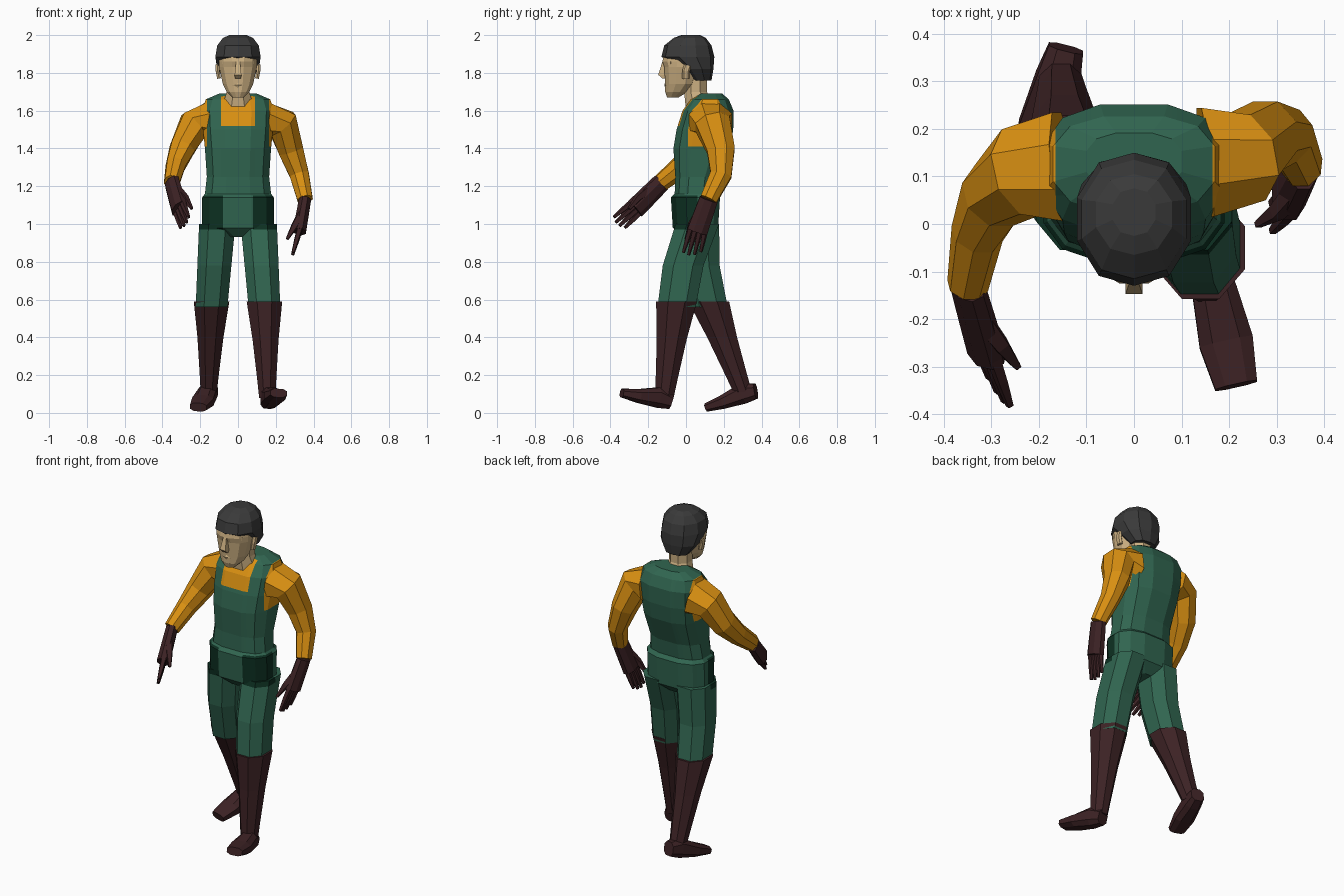
import bpy, bmesh, math
from mathutils import Vector

if "Cube" in bpy.data.objects:
    bpy.data.objects.remove(bpy.data.objects["Cube"])


def material(name, *rgb):
    mat = bpy.data.materials.new(name)
    mat.use_nodes = True
    mat.diffuse_color = (*rgb, 1)
    mat.node_tree.nodes["Principled BSDF"].inputs["Base Color"].default_value = (*rgb, 1)
    return mat


green = material("overall green", .03, .13, .08)
dark_green = material("pocket dark green", .004, .03, .016)
orange = material("shirt orange", .7, .28, .006)
brown = material("leather brown", .046, .016, .018)
skin = material("skin", .6, .43, .22)
charcoal = material("hair charcoal", .042, .042, .042)

x_axis, y_axis, z_axis = Vector((1, 0, 0)), Vector((0, 1, 0)), Vector((0, 0, 1))


def loft(name, rings, materials, sides=8, across=x_axis, level=False, box=1, cuts=(), rule=None):
    """Skin rings of (centre, half width, half depth), then cut and colour the faces."""
    bm = bmesh.new()
    loops = []
    for i, (centre, width, depth) in enumerate(rings):
        before, after = rings[max(i - 1, 0)][0], rings[min(i + 1, len(rings) - 1)][0]
        along = z_axis if level else (after - before).normalized()
        u = (across - along * across.dot(along)).normalized()
        v = along.cross(u)
        loop = []
        for k in range(sides):
            angle = math.tau * (k + .5) / sides
            c, s = [math.copysign(min(1, abs(q) / math.cos(math.pi / sides)) ** box, q)
                    for q in (math.cos(angle), math.sin(angle))]
            loop.append(bm.verts.new(centre + u * width * c + v * depth * s))
        loops.append(loop)
    for lower, upper in zip(loops, loops[1:]):
        for k in range(sides):
            n = (k + 1) % sides
            bm.faces.new((lower[k], lower[n], upper[n], upper[k]))
    bm.faces.new(loops[0])
    bm.faces.new(loops[-1])
    for normal, position in cuts:
        bmesh.ops.bisect_plane(bm, geom=bm.verts[:] + bm.edges[:] + bm.faces[:],
                               plane_co=normal * position, plane_no=normal)
    bmesh.ops.recalc_face_normals(bm, faces=bm.faces[:])
    if rule:
        for face in bm.faces:
            face.material_index = rule(face.calc_center_median())
    mesh = bpy.data.meshes.new(name)
    bm.to_mesh(mesh)
    bm.free()
    for mat in materials:
        mesh.materials.append(mat)
    bpy.context.collection.objects.link(bpy.data.objects.new(name, mesh))


def column(name, rows, materials, **options):
    """Level rings centred on the middle plane, from rows of (y, z, half width, half depth)."""
    rings = [(Vector((0, y, z)), width, depth) for y, z, width, depth in rows]
    loft(name, rings, materials, level=True, **options)


def limb(name, joints, start, end, materials, flat=1, ease=1, **options):
    """Tapered tube through the joints; flat is depth over width, ease bends the taper."""
    rings = []
    for i, joint in enumerate(joints):
        width = end + (start - end) * (1 - i / (len(joints) - 1)) ** ease
        rings.append((Vector(joint), width, width * flat))
    loft(name, rings, materials, **options)


# Borders of the colour areas on the overalls
pocket_inner, pocket_back, pocket_low, pocket_high = .08, .06, .97, 1.15
strap_inner, strap_outer, bib_high, armpit = .09, .165, 1.52, 1.41


def pocket(c):
    inside = pocket_low < c.z < pocket_high and abs(c.x) > pocket_inner
    return int(inside and c.y < pocket_back)


def overalls(c):
    side_area = c.z > armpit and abs(c.x) > strap_outer
    chest_area = c.z > bib_high and abs(c.x) < strap_inner and c.y < pocket_back
    return 2 if side_area or chest_area else pocket(c)


def both_sides(distance):
    return [(x_axis, -distance), (x_axis, distance)]


pocket_cuts = both_sides(pocket_inner) + [(y_axis, pocket_back), (z_axis, pocket_low),
                                          (z_axis, pocket_high)]
bib_cuts = both_sides(strap_inner) + both_sides(strap_outer) + [(z_axis, bib_high),
                                                                (z_axis, armpit)]

# Torso, leaning back above the waist
torso_rows = [(.93, .05, .07), (.98, .19, .12), (1.14, .19, .13), (1.16, .175, .11),
              (1.25, .165, .115), (1.4, .175, .15), (1.5, .185, .15), (1.6, .19, .135),
              (1.66, .17, .1), (1.69, .1, .06)]
waist = 1.2
column("torso", [(.05 + max(0, z - waist) / 6, z, width, depth) for z, width, depth in torso_rows],
       [green, dark_green, orange], sides=12, box=.75, cuts=pocket_cuts + bib_cuts, rule=overalls)

# Head
column("neck", [(.08, 1.6, .09, .08), (.05, 1.7, .06, .06), (.05, 1.8, .06, .06)], [skin])
column("face", [(-.07, 1.67, .03, .03), (-.05, 1.7, .06, .06), (-.03, 1.74, .08, .08),
                (-.02, 1.83, .1, .095), (-.015, 1.86, .1, .11), (0, 1.93, .1, .11)],
       [skin], sides=12, box=.9)
column("nose", [(-.11, 1.86, .01, .015), (-.12, 1.79, .018, .027), (-.11, 1.77, .016, .016)],
       [skin], sides=4)
column("lips", [(-.09, 1.75, .02, .02), (-.1, 1.735, .03, .015), (-.09, 1.72, .02, .02)],
       [skin], sides=6)
column("hair", [(.08, 1.76, .07, .055), (.055, 1.82, .11, .09), (.01, 1.885, .12, .14),
                (.01, 1.945, .11, .125), (.02, 1.985, .08, .085), (.025, 2, .045, .05)],
       [charcoal], sides=10)
for word, s in (("left", 1), ("right", -1)):
    limb(word + "_ear", [(s * .1, 0, 1.77), (s * .108, 0, 1.81), (s * .108, .01, 1.84)],
         .01, .01, [skin], flat=2, sides=6)
    limb(word + "_brow", [(s * .02, -.11, 1.855), (s * .05, -.1, 1.86), (s * .08, -.075, 1.855)],
         .009, .008, [skin], sides=4, across=z_axis)


def arm(word, joints, knuckle, tip, thumb_tip, thumb_side):
    """Sleeve through its joints, then a glove with a palm, four fingers and a thumb."""
    limb(word + "_sleeve", joints, .115, .045, [orange], flat=.9, ease=1.3, across=y_axis)
    wrist, knuckle, tip, thumb_tip = map(Vector, (joints[-1], knuckle, tip, thumb_tip))
    aim = Vector(thumb_side).normalized()
    limb(word + "_glove", [wrist.lerp(knuckle, t) for t in (0, .25, .6, 1)], .049, .054, [brown],
         flat=.65, across=aim)
    for i, reach in enumerate((.86, 1, 1.04, .96)):
        spread = aim * (i - 1.5) * .03
        start = knuckle.lerp(wrist, .1) + spread * .85
        end = knuckle.lerp(tip, reach) + spread
        limb(f"{word}_finger_{i + 1}", [start, start.lerp(end, .5), end], .015, .008, [brown],
             ease=.5, sides=5, across=aim)
    base = wrist.lerp(knuckle, .4) + aim * .02
    bend = base.lerp(thumb_tip, .5) + aim * .01
    limb(word + "_thumb", [base, bend, thumb_tip], .024, .008, [brown], ease=.6, sides=5,
         across=aim)


# Arms: the left hangs back, the right swings forward
arm("left", [(.15, .13, 1.54), (.235, .14, 1.53), (.28, .185, 1.39), (.325, .185, 1.26),
             (.355, .12, 1.13)],
    knuckle=(.325, .06, .96), tip=(.29, .03, .84), thumb_tip=(.26, 0, .92), thumb_side=(0, -1, .1))
arm("right", [(-.15, .12, 1.54), (-.235, .11, 1.52), (-.295, .06, 1.4), (-.33, -.02, 1.31),
              (-.35, -.13, 1.22)],
    knuckle=(-.31, -.27, 1.08), tip=(-.28, -.36, 1), thumb_tip=(-.245, -.3, 1.08),
    thumb_side=(.4, -.5, .65))


def leg(word, s, knee_y, ankle_y, ankle_z, heel, toe):
    """Trouser leg, boot shaft and foot; s is the side of the body."""
    hip, knee = Vector((s * .11, .06, 1)), Vector((s * .14, knee_y, .56))
    ankle = Vector((s * .155, ankle_y, ankle_z))
    thigh = hip.lerp(knee, .5) - y_axis * .02
    limb(word + "_trouser", [hip, thigh, knee], .096, .084, [green, dark_green], flat=1.2,
         level=True, box=.85, cuts=pocket_cuts, rule=pocket)
    limb(word + "_boot", [(knee + z_axis * .03).lerp(ankle, t) for t in (0, .4, .8, 1)],
         .094, .043, [brown], flat=1.15, ease=1.7, level=True)
    heel, toe = Vector(heel), Vector(toe)
    instep = heel.lerp(toe, .25) + z_axis * .01
    loft(word + "_foot", [(heel, .037, .04), (instep, .047, .055),
                          (heel.lerp(toe, .65), .057, .037), (toe, .045, .023)],
         [brown], box=.75)


# Legs: the left steps forward, the right trails
leg("left", 1, -.05, -.115, .08, heel=(.155, -.08, .06), toe=(.215, -.34, .105))
leg("right", -1, .12, .3, .11, heel=(-.143, .37, .115), toe=(-.21, .11, .03))
